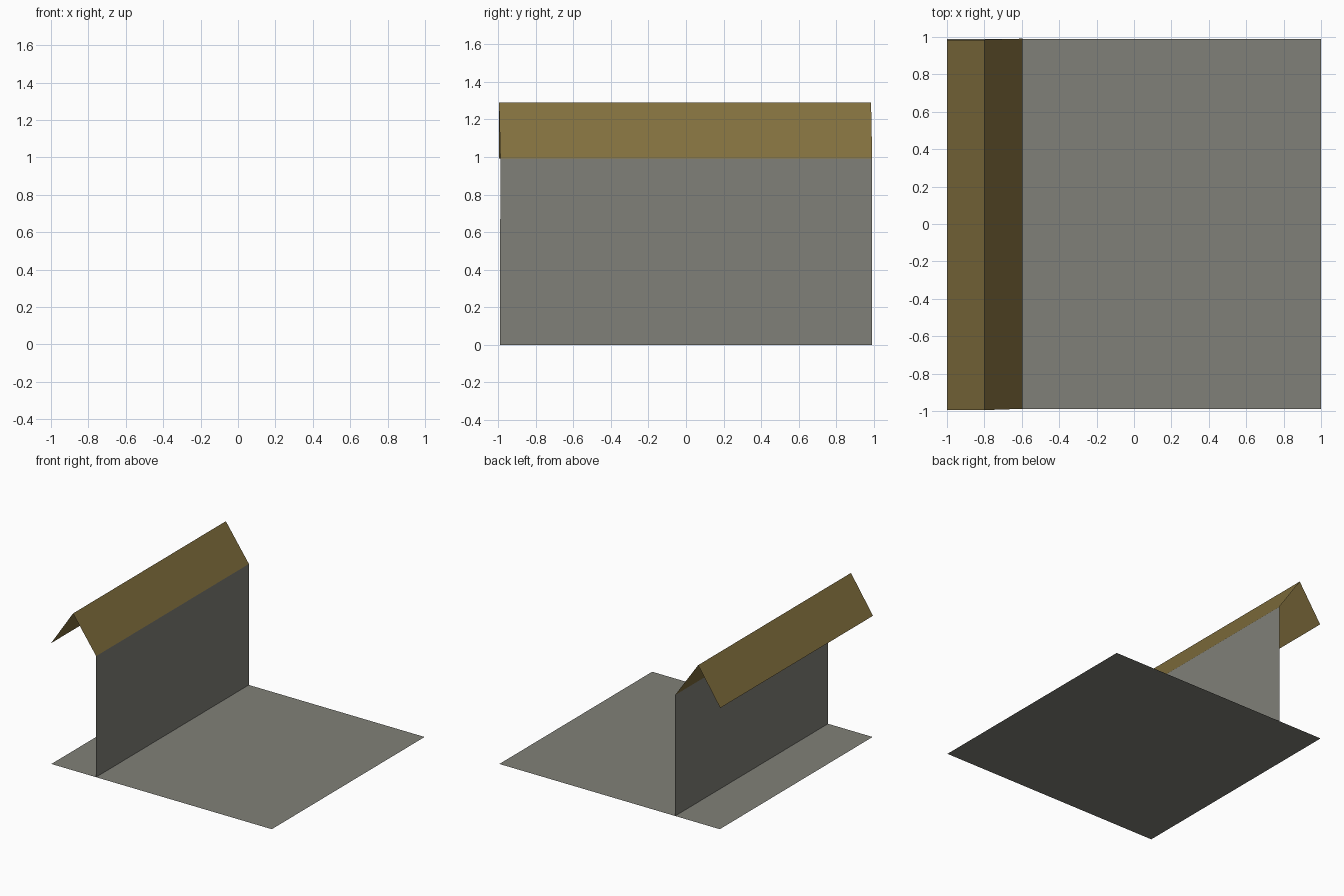
import bpy

if "Cube" in bpy.data.objects:
    bpy.data.objects.remove(bpy.data.objects["Cube"])


def make_material(name, rgb):
    mat = bpy.data.materials.new(name)
    mat.diffuse_color = (*rgb, 1.0)
    mat.use_nodes = True
    mat.node_tree.nodes["Principled BSDF"].inputs["Base Color"].default_value = mat.diffuse_color
    return mat


def make_sheet(name, edge_a, edge_b, mat):
    """Flat sheet between two lengthwise edges, each (x, z, y_front, y_back)."""
    xa, za, fa, ba = edge_a
    xb, zb, fb, bb = edge_b
    mesh = bpy.data.meshes.new(name)
    mesh.from_pydata([(xa, fa, za), (xb, fb, zb), (xb, bb, zb), (xa, ba, za)],
                     [], [(0, 1, 2, 3)])
    mesh.materials.append(mat)
    obj = bpy.data.objects.new(name, mesh)
    bpy.context.collection.objects.link(obj)
    return obj


stone = make_material("grey stone", (0.216, 0.216, 0.188))
wood = make_material("brown wood", (0.223, 0.160, 0.048))

# Shared lengthwise edges
floor_left = (-1.0, 0.0, -0.99, 0.99)
floor_right = (1.0, 0.0, -0.99, 0.99)
wall_base = (-0.595, 0.0, -0.99, 0.99)
wall_top = (-0.595, 0.992, -0.988, 0.991)
ridge = (-0.80, 1.29, -0.995, 0.985)
left_eave = (-1.0, 0.992, -0.995, 0.985)

# Floor slab and upright wall
make_sheet("floor", floor_left, floor_right, stone)
make_sheet("wall", wall_top, wall_base, stone)

# Two slopes of the gable cap
make_sheet("roof_left", left_eave, ridge, wood)
make_sheet("roof_right", ridge, wall_top, wood)
